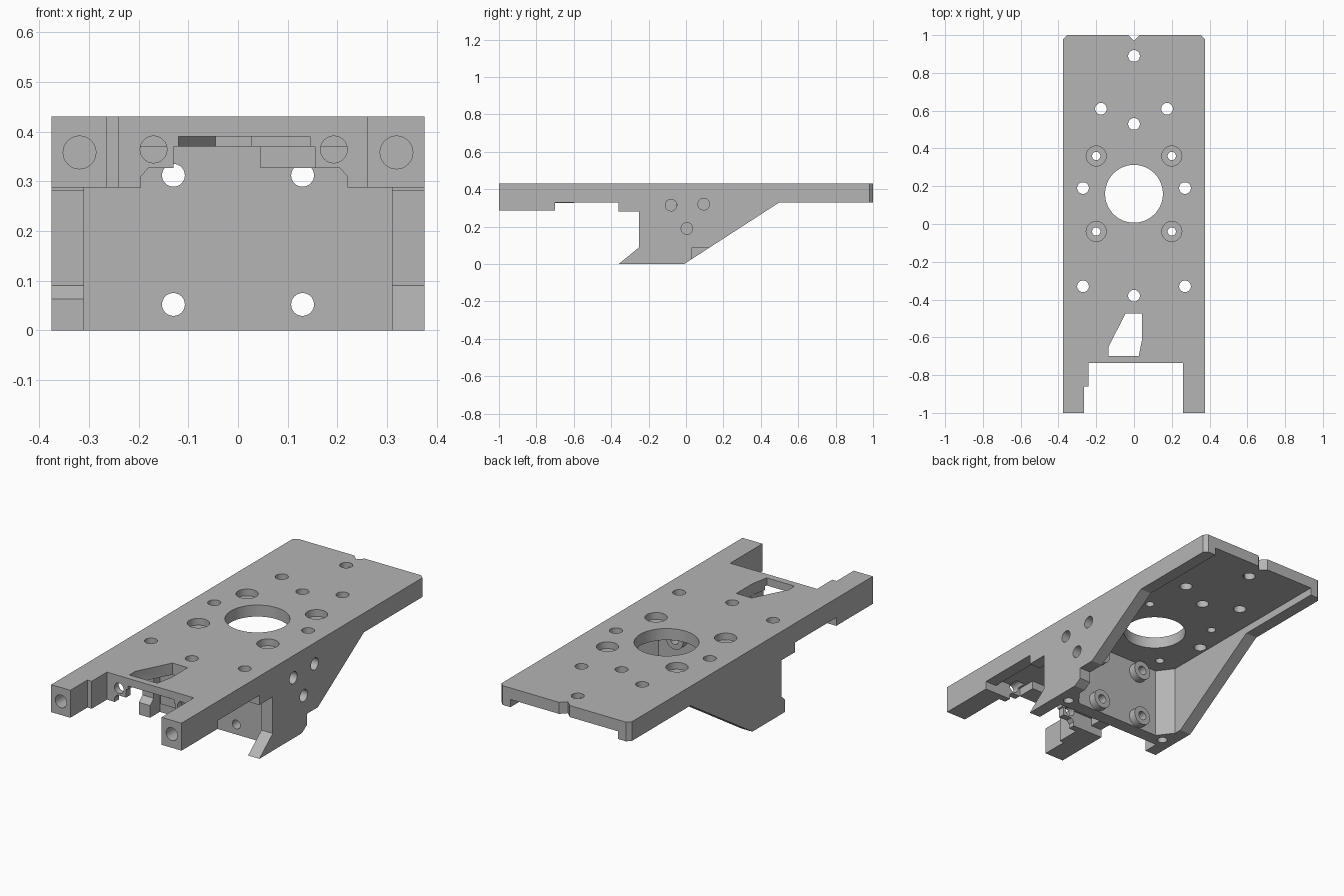
import bpy, bmesh, math

if "Cube" in bpy.data.objects:
    bpy.data.objects.remove(bpy.data.objects["Cube"], do_unlink=True)

grey = bpy.data.materials.new("machined grey")
grey.use_nodes = True
tone = (0.46, 0.46, 0.46, 1)
grey.diffuse_color = tone
grey.node_tree.nodes["Principled BSDF"].inputs["Base Color"].default_value = tone


def prism(name, pts, axis, lo, hi):
    """Extrude a 2D outline along an axis from lo to hi."""
    def place(u, v, w):
        return {"x": (w, u, v), "y": (u, w, v), "z": (u, v, w)}[axis]
    bm = bmesh.new()
    a = [bm.verts.new(place(u, v, lo)) for u, v in pts]
    b = [bm.verts.new(place(u, v, hi)) for u, v in pts]
    bm.faces.new(a)
    bm.faces.new(b)
    for i in range(len(pts)):
        j = (i + 1) % len(pts)
        bm.faces.new((a[i], a[j], b[j], b[i]))
    bmesh.ops.recalc_face_normals(bm, faces=bm.faces)
    mesh = bpy.data.meshes.new(name)
    bm.to_mesh(mesh)
    bm.free()
    mesh.materials.append(grey)
    ob = bpy.data.objects.new(name, mesh)
    bpy.context.collection.objects.link(ob)
    return ob


def rect(x0, y0, x1, y1):
    return [(x0, y0), (x1, y0), (x1, y1), (x0, y1)]


def disc(u, v, r, n=32):
    return [(u + r * math.cos(math.tau * i / n), v + r * math.sin(math.tau * i / n))
            for i in range(n)]


def cut(parts, pts, axis, lo, hi):
    """Subtract an extruded outline from each part, then drop the cutter."""
    tool = prism("cutter", pts, axis, lo, hi)
    tool.hide_render = True
    for ob in parts:
        mod = ob.modifiers.new("cut", "BOOLEAN")
        mod.operation, mod.solver, mod.object = "DIFFERENCE", "EXACT", tool
        bpy.context.view_layer.update()
        graph = bpy.context.evaluated_depsgraph_get()
        mesh = bpy.data.meshes.new_from_object(ob.evaluated_get(graph))
        ob.modifiers.clear()
        ob.data = mesh
    bpy.data.objects.remove(tool, do_unlink=True)


W, TOP, UNDER, INNER = 0.375, 0.43, 0.37, 0.31

# Top plate with forked front, chamfered back corners and back notch
plate = prism("top_plate", [
    (-W, -1), (-0.265, -1), (-0.265, -0.86), (-0.24, -0.86), (-0.24, -0.735),
    (0.26, -0.735), (0.26, -1), (W, -1), (W, 0.98), (W - 0.02, 1),
    (0.03, 1), (0, 0.97), (-0.03, 1), (0.02 - W, 1), (-W, 0.98)], "z", UNDER, TOP)

# Side walls, each with its own foot shape
rear = [(-0.01, 0), (0.5, 0.33), (0.98, 0.33), (0.98, UNDER)]
front = [(-0.7, UNDER), (-0.7, 0.33), (-0.36, 0.33), (-0.36, 0.28), (-0.25, 0.28), (-0.25, 0.09)]
left_wall = prism("left_side_wall", front + [(-0.36, 0)] + rear, "x", INNER, W)
right_wall = prism("right_side_wall", front + [(-0.28, 0.063), (-0.28, 0)] + rear, "x", -W, -INNER)
for s, side in ((1, "left"), (-1, "right")):
    prism(side + "_back_corner", [(s * INNER, 0.98), (s * W, 0.98), (s * (W - 0.02), 1),
                                  (s * INNER, 1)], "z", 0.33, UNDER)

# Fork arms below the plate
left_arm = prism("left_arm", rect(0.26, -1, W, -0.7), "z", 0.287, UNDER)
right_arm = prism("right_arm", [(-W, -1), (-0.265, -1), (-0.265, -0.86), (-0.24, -0.86),
                                (-0.24, -0.7), (-W, -0.7)], "z", 0.287, UNDER)

# Crossbar with stepped opening
crossbar = prism("crossbar", [(-0.24, UNDER), (-0.24, 0.287), (-0.195, 0.287), (-0.195, 0.31),
                              (-0.18, 0.327), (-0.13, 0.327), (-0.13, UNDER)], "y", -0.735, -0.7)
crossbar_left = prism("crossbar_left", [(0.155, UNDER), (0.155, 0.327), (0.205, 0.327), (0.22, 0.31),
                                        (0.22, 0.287), (0.26, 0.287), (0.26, UNDER)], "y", -0.735, -0.7)
prism("stop_block", rect(0.045, 0.327, 0.155, UNDER), "y", -0.7, -0.6)
cut([plate], rect(-0.12, UNDER - 0.05, 0.145, 0.39), "y", -0.8, -0.69)

# Front wall, corner gussets and screw bosses
wall = prism("front_wall", rect(-INNER, 0, INNER, UNDER), "y", -0.2, -0.13)
gussets = [prism("corner_gusset", [(s * INNER, -0.13), (s * 0.25, -0.13), (s * INNER, -0.05)],
                 "z", 0, UNDER) for s in (1, -1)]
for x in (-0.13, 0.13):
    for z in (0.052, 0.312):
        boss = prism("screw_boss", disc(x, z, 0.05), "y", -0.13, -0.09)
        cut([boss, wall], disc(x, z, 0.023), "y", -0.3, 0)

# Large central opening, front window and vertical holes
cut([plate], disc(0, 0.16, 0.153, 64), "z", 0.3, 0.5)
cut([plate], [(-0.045, -0.475), (0.043, -0.475), (0.043, -0.61), (0.025, -0.7),
              (-0.135, -0.7), (-0.135, -0.65)], "z", 0.3, 0.5)
for x, y in ((0, 0.89), (0, 0.53), (0, -0.38), (0.27, 0.19), (-0.27, 0.19),
             (0.27, -0.33), (-0.27, -0.33), (0.175, 0.61), (-0.175, 0.61)):
    cut([plate], disc(x, y, 0.031), "z", 0.3, 0.5)
for x in (-0.2, 0.2):
    for y in (-0.04, 0.36):
        cut([plate], disc(x, y, 0.053), "z", 0.395, 0.5)
        cut([plate], disc(x, y, 0.022), "z", 0.3, 0.5)

# Blind holes in the arms, crossbar and feet
for s, arm in ((1, left_arm), (-1, right_arm)):
    cut([arm, plate], disc(s * 0.319, 0.358, 0.033), "y", -1.1, -0.85)
cut([crossbar, plate], disc(-0.17, 0.364, 0.027), "y", -0.8, -0.65)
cut([crossbar_left, plate], disc(0.193, 0.364, 0.027), "y", -0.8, -0.65)
cut([left_wall, wall, gussets[0]], disc(0.305, -0.145, 0.025), "z", -0.1, 0.08)
cut([right_wall, wall, gussets[1]], disc(-0.305, -0.145, 0.025), "z", -0.1, 0.08)

# Holes and edge notch in the left side wall
for y, z in ((-0.08, 0.315), (0.095, 0.32), (0.005, 0.19)):
    cut([left_wall], disc(y, z, 0.031), "x", 0.25, 0.45)
cut([left_wall], rect(0.03, -0.1, 0.2, 0.085), "x", 0.25, 0.45)

# Smooth hole walls, crisp edges
bpy.ops.object.select_all(action="DESELECT")
for ob in bpy.context.collection.objects:
    if ob.type == "MESH" and grey.name in ob.data.materials:
        ob.select_set(True)
        bpy.context.view_layer.objects.active = ob
bpy.ops.object.shade_smooth_by_angle(angle=math.radians(30))
